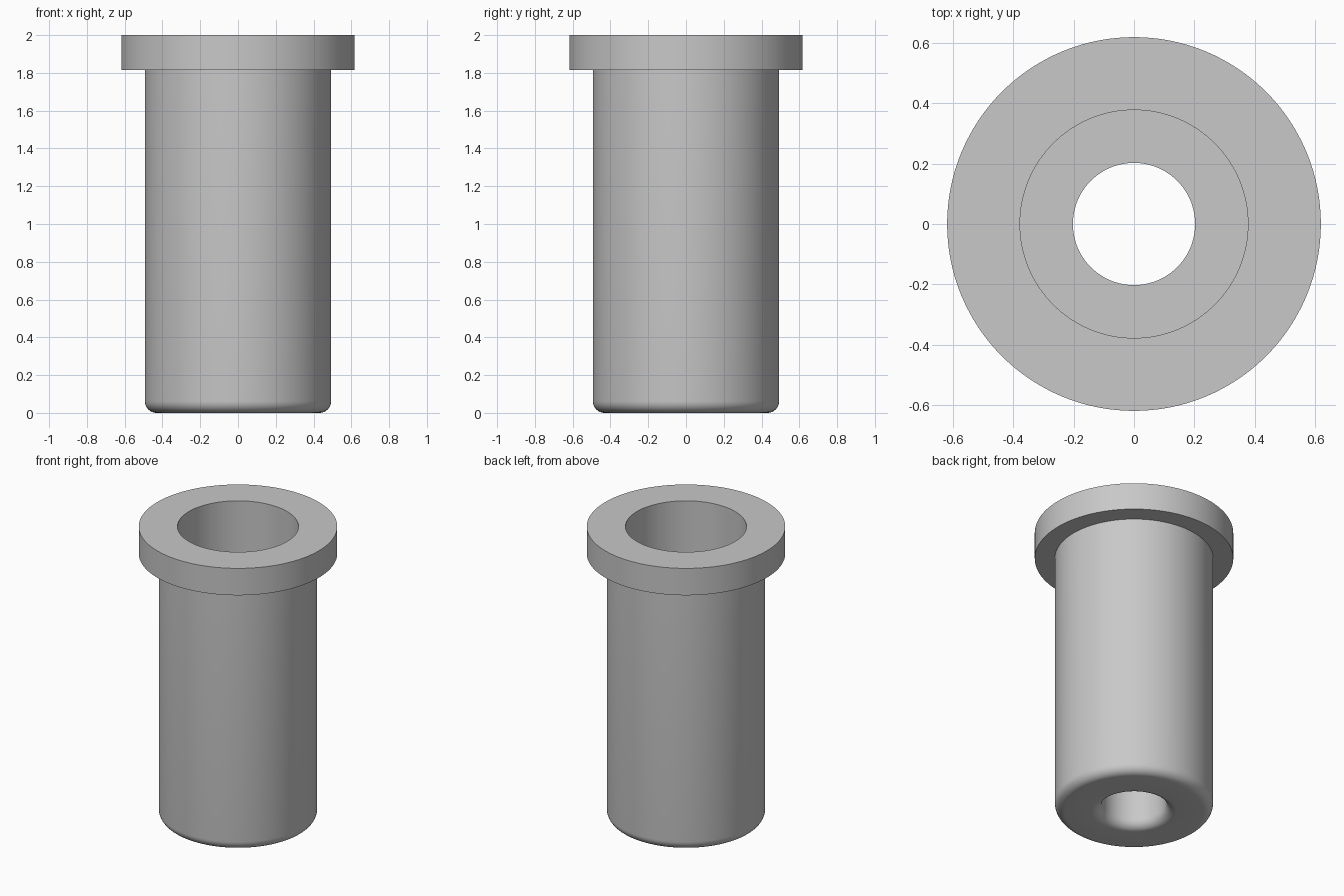
import bpy
import bmesh
from math import cos, sin, pi, radians
from mathutils import Vector

cube = bpy.data.objects.get("Cube")
if cube:
    bpy.data.objects.remove(cube, do_unlink=True)

# Main dimensions
HEIGHT = 2.0
FLANGE_R, FLANGE_Z = 0.618, 1.815
BODY_R, BORE_R, HOLE_R = 0.493, 0.377, 0.202
FLOOR_Z = 0.3
FILLET = 0.062
SEGMENTS = 128

grey = bpy.data.materials.new("plain_grey")
grey.use_nodes = True
colour = (0.58, 0.58, 0.58, 1)
grey.diffuse_color = colour
grey.node_tree.nodes["Principled BSDF"].inputs["Base Color"].default_value = colour


def arc(centre_r, centre_z, start, end, steps=8):
    """Points of a fillet in the radius-height plane."""
    angles = [radians(start + (end - start) * i / steps) for i in range(steps + 1)]
    return [(centre_r + FILLET * cos(a), centre_z + FILLET * sin(a)) for a in angles]


def lathe(name, profile):
    """Revolve a closed radius-height profile around z."""
    bm = bmesh.new()
    verts = [bm.verts.new(Vector((r, 0, z))) for r, z in profile]
    edges = [bm.edges.new((v, verts[(i + 1) % len(verts)])) for i, v in enumerate(verts)]
    bmesh.ops.spin(bm, geom=verts + edges, cent=(0, 0, 0), axis=(0, 0, 1),
                   angle=2 * pi, steps=SEGMENTS, use_merge=True)
    bmesh.ops.remove_doubles(bm, verts=bm.verts, dist=1e-5)
    bmesh.ops.recalc_face_normals(bm, faces=bm.faces)
    mesh = bpy.data.meshes.new(name)
    bm.to_mesh(mesh)
    bm.free()
    mesh.materials.append(grey)
    obj = bpy.data.objects.new(name, mesh)
    bpy.context.collection.objects.link(obj)
    return obj


# Flanged sleeve: wide bore above a floor with a rounded through hole
profile = [(BORE_R, HEIGHT), (FLANGE_R, HEIGHT), (FLANGE_R, FLANGE_Z), (BODY_R, FLANGE_Z)]
profile += arc(BODY_R - FILLET, FILLET, 0, -90)
profile += arc(HOLE_R + FILLET, FILLET, 270, 180)
profile += [(HOLE_R, FLOOR_Z), (BORE_R, FLOOR_Z)]
sleeve = lathe("flanged_sleeve", profile)

# Smooth walls with crisp rims
bpy.ops.object.select_all(action="DESELECT")
sleeve.select_set(True)
bpy.context.view_layer.objects.active = sleeve
bpy.ops.object.shade_smooth_by_angle(angle=radians(30))
